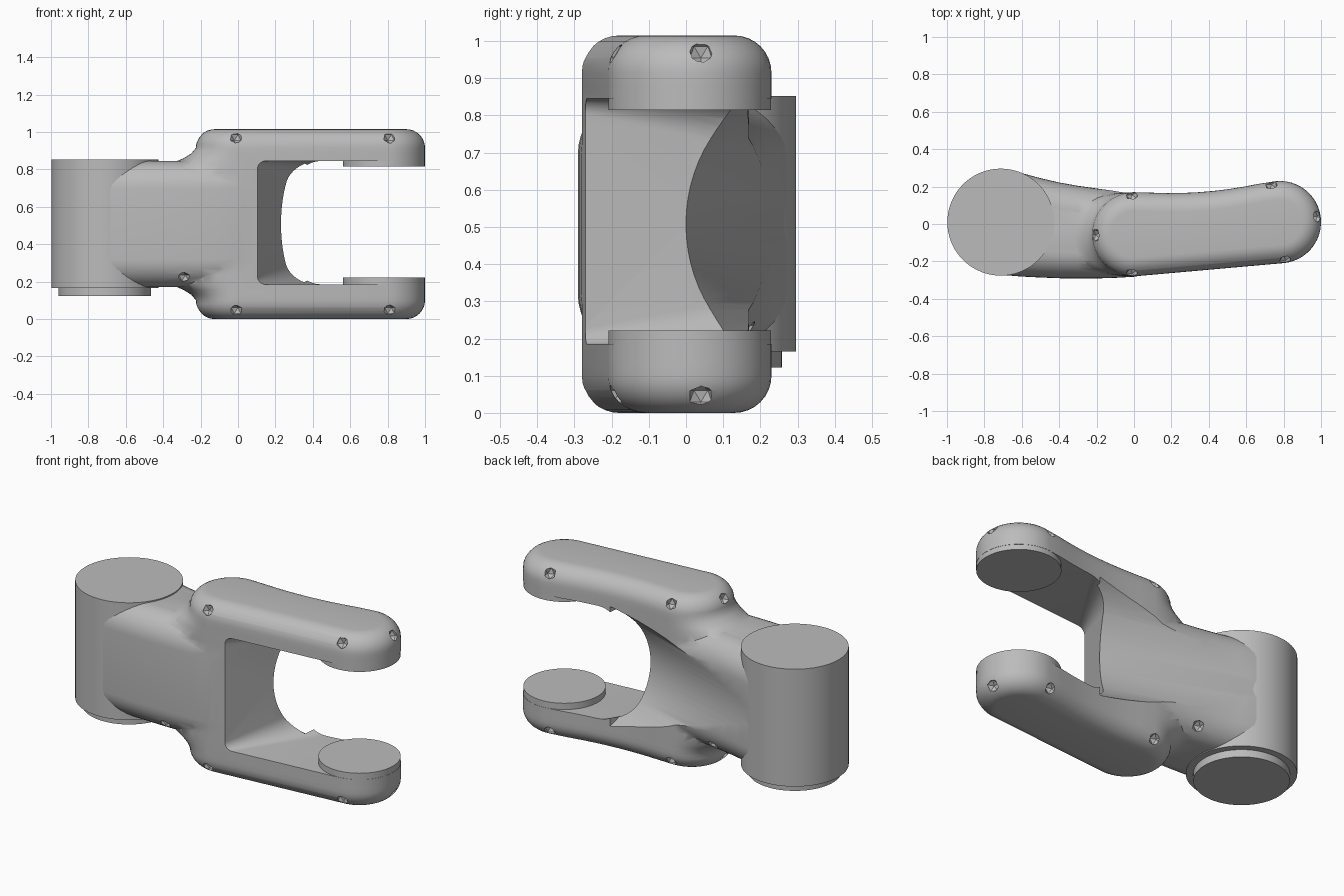
import bpy, bmesh
from math import pi, sin, cos, sqrt
from mathutils import Vector, Matrix

cube = bpy.data.objects.get("Cube")
if cube:
    bpy.data.objects.remove(cube, do_unlink=True)

TOP = 1.015
grey = bpy.data.materials.new("plain_grey")
grey.use_nodes = True
grey.diffuse_color = (0.5, 0.5, 0.5, 1)
grey.node_tree.nodes["Principled BSDF"].inputs["Base Color"].default_value = grey.diffuse_color


def finish(name, bm):
    bmesh.ops.recalc_face_normals(bm, faces=bm.faces)
    mesh = bpy.data.meshes.new(name)
    bm.to_mesh(mesh)
    bm.free()
    mesh.materials.append(grey)
    ob = bpy.data.objects.new(name, mesh)
    bpy.context.collection.objects.link(ob)
    return ob


def loft(name, rings):
    """Skin a closed solid through rings with equal point counts."""
    bm = bmesh.new()
    rows = [[bm.verts.new(p) for p in ring] for ring in rings]
    n = len(rows[0])
    for a, b in zip(rows, rows[1:]):
        for i in range(n):
            j = (i + 1) % n
            bm.faces.new((a[i], a[j], b[j], b[i]))
    bm.faces.new(rows[0][::-1])
    bm.faces.new(rows[-1])
    return finish(name, bm)


def cylinder(name, start, end, radius):
    start, end = Vector(start), Vector(end)
    axis = end - start
    turn = axis.to_track_quat('Z', 'Y').to_matrix().to_4x4()
    bm = bmesh.new()
    bmesh.ops.create_cone(bm, cap_ends=True, segments=72, radius1=radius, radius2=radius,
                          depth=axis.length,
                          matrix=Matrix.Translation((start + end) / 2) @ turn)
    return finish(name, bm)


def combine(target, tool, operation):
    mod = target.modifiers.new("combine", 'BOOLEAN')
    mod.operation, mod.solver, mod.object = operation, 'EXACT', tool
    bpy.ops.object.select_all(action='DESELECT')
    bpy.context.view_layer.objects.active = target
    target.select_set(True)
    bpy.ops.object.modifier_apply(modifier=mod.name)
    bpy.data.objects.remove(tool, do_unlink=True)


def smooth(ob, angle=35):
    bpy.ops.object.select_all(action='DESELECT')
    bpy.context.view_layer.objects.active = ob
    ob.select_set(True)
    bpy.ops.object.shade_smooth_by_angle(angle=angle * pi / 180)


# Fork block: rounded plan outline, domed edges, flared toward the neck
def fork_ring(z, inset, left):
    r = 0.225 - inset
    stretch = left / r if left else 1
    pts = []
    for i in range(25):
        a = pi / 2 + pi * i / 24
        pts.append((r * cos(a) * stretch, -0.055 + r * sin(a), z))
    r = 0.22 - inset
    for i in range(25):
        a = -0.47 * pi + pi * i / 24
        pts.append((0.78 + r * cos(a), 0.01 + r * sin(a), z))
    for i in range(8):
        x = 0.66 - 0.08 * i
        pts.append((x, 0.165 + 0.23 * (x - 0.2) ** 2 - inset, z))
    return pts


profile = [(0.70, 0, 0.5), (0.78, 0, 0.44), (0.83, 0, 0.36), (0.86, 0, 0.29),
           (0.885, 0, 0.25), (0.915, 0, 0)]
for i in range(1, 9):
    a = pi / 2 * i / 8
    profile.append((TOP - 0.1 + 0.1 * sin(a), 0.1 * (1 - cos(a)), 0))
stack = [(TOP - z, d, l) for z, d, l in reversed(profile)] + profile
body = loft("fork_body", [fork_ring(*s) for s in stack])

# Neck joining the barrel to the fork, with rounded shoulders
stations = [(-0.71, -0.272, 0.285), (-0.6, -0.281, 0.272), (-0.5, -0.286, 0.245),
            (-0.4, -0.29, 0.222), (-0.3, -0.291, 0.204), (-0.2, -0.291, 0.19),
            (-0.1, -0.288, 0.179), (0, -0.282, 0.17), (0.12, -0.262, 0.155)]
steps = []
for i in range(10):
    a = pi / 2 * i / 9
    steps.append((0.695 + 0.15 * sin(a), 0.14 * (1 - cos(a))))
steps = [(TOP - z, d) for z, d in reversed(steps)] + steps
neck = loft("neck", [[(x, f + d, z) for x, f, b in stations] +
                     [(x, b - d, z) for x, f, b in reversed(stations)] for z, d in steps])
combine(body, neck, 'UNION')


# Slot between the arms, slanting back with growing corner radius
def slot_ring(y):
    x = 0.1 + 0.464 * (y + 0.28)
    r = 0.04 + 0.2 * (y + 0.28)
    low, high = 0.185, 0.845
    pts = [(1.3, y, high)]
    for cz, start in ((high - r, pi / 2), (low + r, pi)):
        for i in range(9):
            a = start + pi / 2 * i / 8
            pts.append((x + r + r * cos(a), y, cz + r * sin(a)))
    return pts + [(1.3, y, low)]


combine(body, loft("slot_cutter", [slot_ring(-0.4), slot_ring(0), slot_ring(0.4)]), 'DIFFERENCE')

# Concave scoop along the back of the neck
along = Vector((0.951, -0.309, 0))
centre = Vector((0.354, 0.38, TOP / 2))
combine(body, cylinder("scoop_cutter", centre - along * 1.2, centre + along * 0.08, 0.4),
        'DIFFERENCE')

# Small faceted notches around the domed edges
notches = [(-0.01, 0.155), (-0.205, -0.06), (-0.01, -0.265),
           (0.81, -0.195), (0.735, 0.21), (0.98, 0.04)]
spots = [(x, y, z) for x, y in notches for z in (0.97, TOP - 0.97)]
spots += [(-0.29, -0.265, 0.22), (-0.29, 0.17, 0.22)]
bm = bmesh.new()
for p in spots:
    bmesh.ops.create_icosphere(bm, subdivisions=1, radius=0.035, matrix=Matrix.Translation(p))
combine(body, finish("notch_cutter", bm), 'DIFFERENCE')
smooth(body)

# Upright barrel with a stepped foot
smooth(cylinder("barrel", (-0.712, 0.01, 0.165), (-0.712, 0.01, 0.852), 0.286))
smooth(cylinder("barrel_foot", (-0.712, 0.01, 0.122), (-0.712, 0.01, 0.2), 0.248))

# Round pads facing each other at the arm tips
smooth(cylinder("lower_pad", (0.78, 0.01, 0.12), (0.78, 0.01, 0.222), 0.2185))
smooth(cylinder("upper_pad", (0.78, 0.01, 0.815), (0.78, 0.01, 0.895), 0.2185))
